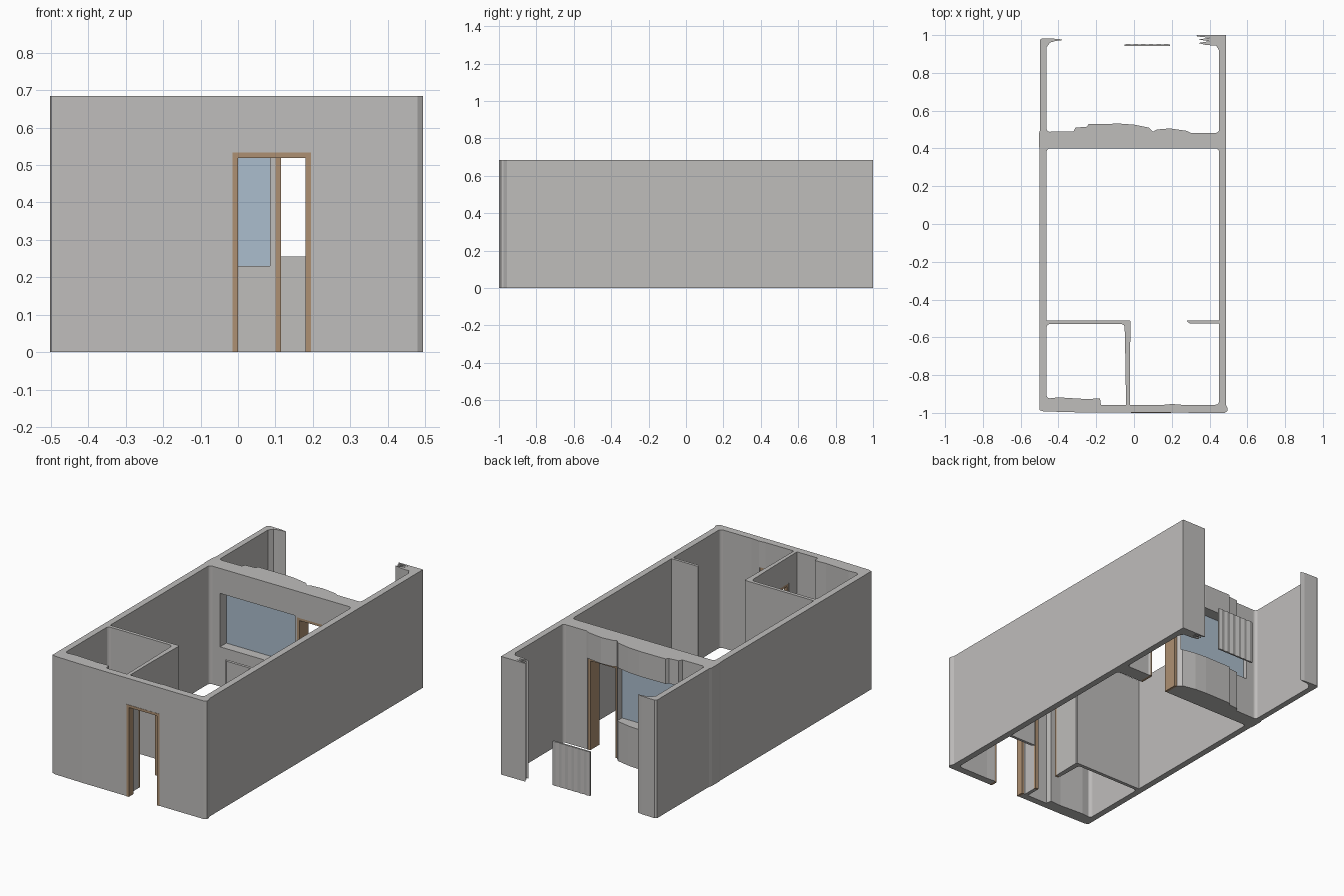
import bpy
import bmesh
from math import sin, cos, pi

default_cube = bpy.data.objects.get("Cube")
if default_cube:
    bpy.data.objects.remove(default_cube, do_unlink=True)

WALL_TOP = 0.685
DOOR_TOP = 0.533
FRAME = 0.0145


def make_material(name, colour):
    material = bpy.data.materials.new(name)
    material.use_nodes = True
    material.diffuse_color = (*colour, 1)
    shader = next(n for n in material.node_tree.nodes if n.type == "BSDF_PRINCIPLED")
    shader.inputs["Base Color"].default_value = (*colour, 1)
    shader.inputs["Roughness"].default_value = 0.8
    return material


plaster = make_material("warm grey plaster", (0.52, 0.51, 0.50))
wood = make_material("brown wood", (0.42, 0.28, 0.17))
glass = make_material("pale blue glass", (0.41, 0.51, 0.61))


def prism(name, outline, bottom=0.0, top=WALL_TOP, material=plaster):
    """Extrude a floor plan outline straight up."""
    bm = bmesh.new()
    base = bm.faces.new([bm.verts.new((x, y, bottom)) for x, y in outline])
    raised = bmesh.ops.extrude_face_region(bm, geom=[base])["geom"]
    verts = [v for v in raised if isinstance(v, bmesh.types.BMVert)]
    bmesh.ops.translate(bm, verts=verts, vec=(0, 0, top - bottom))
    bmesh.ops.recalc_face_normals(bm, faces=bm.faces)
    mesh = bpy.data.meshes.new(name)
    bm.to_mesh(mesh)
    bm.free()
    mesh.materials.append(material)
    obj = bpy.data.objects.new(name, mesh)
    bpy.context.collection.objects.link(obj)
    return obj


def box(name, x, y, z=(0, WALL_TOP), material=plaster):
    outline = [(x[0], y[0]), (x[1], y[0]), (x[1], y[1]), (x[0], y[1])]
    return prism(name, outline, z[0], z[1], material)


def cut_opening(wall, x, y, z):
    """Cut a box out of a wall and drop the cutter."""
    cutter = box("opening_cutter", x, y, z)
    cutter.hide_render = True
    modifier = wall.modifiers.new("opening", "BOOLEAN")
    modifier.operation = "DIFFERENCE"
    modifier.solver = "EXACT"
    modifier.object = cutter
    bpy.context.view_layer.update()
    evaluated = wall.evaluated_get(bpy.context.evaluated_depsgraph_get())
    mesh = bpy.data.meshes.new_from_object(evaluated)
    wall.modifiers.clear()
    wall.data = mesh
    bpy.data.objects.remove(cutter, do_unlink=True)


def door_frame(name, span, depth, along_x=True):
    """Two jambs and a head lining a doorway."""
    low, high = span
    head = DOOR_TOP - FRAME
    parts = {
        "first_jamb": ((low, low + FRAME), (0, head)),
        "second_jamb": ((high - FRAME, high), (0, head)),
        "head": (span, (head, DOOR_TOP)),
    }
    for part, (run, height) in parts.items():
        x, y = (run, depth) if along_x else (depth, run)
        box(f"{name}_{part}", x, y, height, wood)


def fillet(name, x, y, sx, sy, radius=0.018):
    """Concave plaster fill in a room corner; sx and sy point into the room."""
    arc = [(x + sx * radius * (1 - sin(a)), y + sy * radius * (1 - cos(a)))
           for a in (i * pi / 8 for i in range(5))]
    prism(name, [(x - sx * 0.004, y - sy * 0.004)] + arc)


# Long side walls, with ragged returns at the open back
prism("left_side_wall", [
    (0.45, -0.96), (0.487, -0.96), (0.487, 1), (0.33, 1), (0.335, 0.993),
    (0.4, 0.986), (0.34, 0.976), (0.4, 0.968), (0.34, 0.958), (0.385, 0.947),
    (0.435, 0.945), (0.45, 0.92)])
prism("right_side_wall", [
    (-0.463, -0.94), (-0.5, -0.96), (-0.5, 0.4), (-0.503, 0.41), (-0.503, 0.48),
    (-0.497, 0.5), (-0.497, 0.975), (-0.485, 0.983), (-0.4, 0.98), (-0.375, 0.974),
    (-0.42, 0.968), (-0.445, 0.96), (-0.463, 0.935)])

# Front wall with entrance
front_wall = prism("front_wall", [
    (-0.5, -0.94), (-0.5, -0.985), (-0.48, -0.992), (-0.3, -0.997), (0.48, -1),
    (0.495, -0.99), (0.495, -0.975), (0.487, -0.957), (0.25, -0.957),
    (0.2, -0.953), (0.16, -0.957), (-0.175, -0.957), (-0.18, -0.923), (-0.25, -0.927),
    (-0.4, -0.918), (-0.465, -0.925)])
entrance = (-0.015, 0.195)
cut_opening(front_wall, entrance, (-1.1, -0.9), (-0.1, DOOR_TOP))
door_frame("entrance", entrance, (-1, -0.957))

# Cross wall with uneven back face, window and back door
cross_wall = prism("cross_wall", [
    (-0.47, 0.4), (0.455, 0.4), (0.455, 0.482), (0.3, 0.482), (0.28, 0.493),
    (0.19, 0.506), (0.12, 0.5), (0.1, 0.488), (0.08, 0.51), (0, 0.526),
    (-0.07, 0.531), (-0.24, 0.53), (-0.25, 0.515), (-0.31, 0.51), (-0.32, 0.49),
    (-0.47, 0.488)])
window_x, window_z = (-0.395, 0.086), (0.23, 0.54)
back_door = (0.1, 0.29)
cut_opening(cross_wall, window_x, (0.3, 0.6), window_z)
cut_opening(cross_wall, back_door, (0.3, 0.6), (-0.1, DOOR_TOP))
box("window_pane", window_x, (0.457, 0.463), window_z, glass)
door_frame("back_door", back_door, (0.4, 0.484))

# Small room partitions
box("room_back_partition", (-0.47, -0.022), (-0.53, -0.51))
side_partition = prism("room_side_partition", [
    (-0.042, -0.96), (-0.022, -0.96), (-0.022, -0.75), (-0.018, -0.515),
    (-0.025, -0.51), (-0.05, -0.525), (-0.046, -0.7)])
room_door = (-0.88, -0.685)
cut_opening(side_partition, (-0.1, 0.05), room_door, (-0.1, DOOR_TOP))
door_frame("room_door", room_door, (-0.043, -0.022), along_x=False)

# Short partition stub on the opposite side
prism("partition_stub", [
    (0.28, -0.515), (0.295, -0.526), (0.455, -0.526), (0.455, -0.51), (0.28, -0.51)])

# Low corrugated parapet at the back
steps = 12
xs = [-0.05 + 0.24 * i / steps for i in range(steps + 1)]
ragged = [(x, 0.95 + 0.004 * (i % 2)) for i, x in enumerate(xs)]
prism("low_back_parapet", [(xs[0], 0.942), (xs[-1], 0.942)] + ragged[::-1], 0, 0.255)

# Softened room corners
for label, x, y, sx, sy in (
        ("back_right", -0.463, 0.488, 1, 1), ("back_left", 0.45, 0.482, -1, 1),
        ("middle_right", -0.463, 0.4, 1, -1), ("middle_left", 0.45, 0.4, -1, -1),
        ("room_front", -0.463, -0.923, 1, 1), ("room_back", -0.463, -0.53, 1, -1),
        ("room_inner", -0.049, -0.53, -1, -1), ("hall_front", 0.45, -0.957, -1, 1)):
    fillet(f"{label}_corner_fill", x, y, sx, sy)
